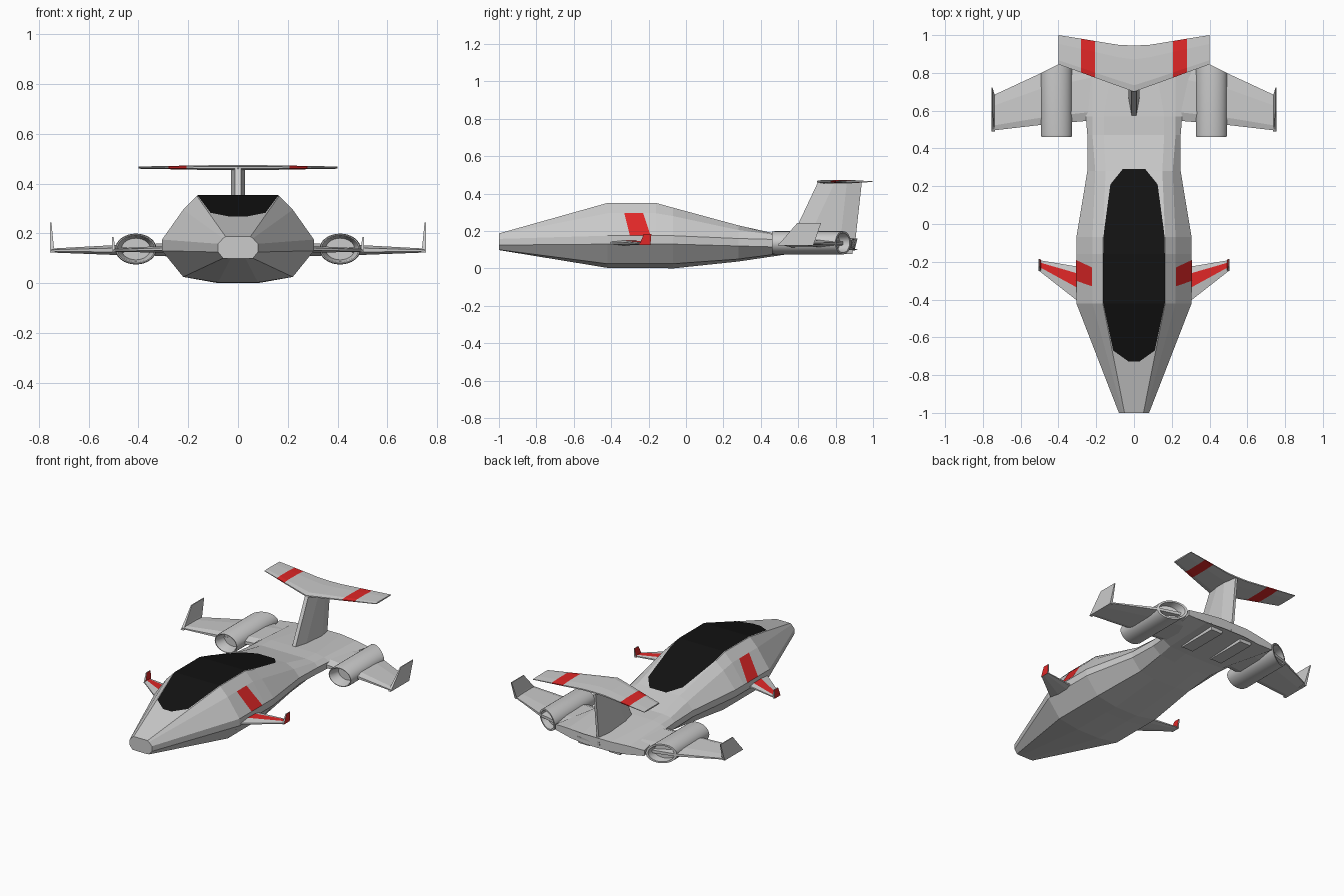
import bpy, bmesh, math

if "Cube" in bpy.data.objects:
    bpy.data.objects.remove(bpy.data.objects["Cube"])


def material(name, rgb):
    m = bpy.data.materials.new(name)
    m.diffuse_color = (*rgb, 1)
    m.use_nodes = True
    m.node_tree.nodes["Principled BSDF"].inputs["Base Color"].default_value = m.diffuse_color
    return m


RED = material("red_paint", (0.75, 0.02, 0.02))
BLACK = material("black_glass", (0.006, 0.006, 0.006))


def loft(name, rings, closed=True, caps=(True, True), mat=None, painted=None, mirror=True):
    """Skin a row of equal-length point rings; painted(i, j) picks coloured faces."""
    bm = bmesh.new()
    vs = [[bm.verts.new(p) for p in r] for r in rings]
    n = len(rings[0])
    for i in range(len(vs) - 1):
        for j in range(n if closed else n - 1):
            k = (j + 1) % n
            f = bm.faces.new((vs[i][j], vs[i][k], vs[i + 1][k], vs[i + 1][j]))
            if mat and painted and painted(i, j):
                f.material_index = 1
    if closed and caps[0]:
        bm.faces.new(vs[0])
    if closed and caps[1]:
        bm.faces.new(vs[-1])
    bmesh.ops.recalc_face_normals(bm, faces=bm.faces)
    me = bpy.data.meshes.new(name)
    bm.to_mesh(me)
    bm.free()
    if mat:
        if painted:
            me.materials.append(None)
        me.materials.append(mat)
    ob = bpy.data.objects.new(name, me)
    bpy.context.collection.objects.link(ob)
    if mirror:
        ob.modifiers.new("mirror", 'MIRROR')
    return ob


def foil(x, le, te, z, t, a=0.14, b=0.7):
    """Wing section: blunt front, flat top, thin rear edge."""
    c, e = te - le, t * 0.2
    return [(x, le, z - e), (x, le, z + e), (x, le + a * c, z + t / 2), (x, le + b * c, z + t / 2 * 0.9),
            (x, te, z + e), (x, te, z - e), (x, le + b * c, z - t / 2 * 0.9), (x, le + a * c, z - t / 2)]


def slab(z, x0, x1, y0, y1):
    return [(x0, y0, z), (x1, y0, z), (x1, y1, z), (x0, y1, z)]


# Hull: half sections (x, z) from roof edge round to the belly edge
roomy = [(.165, .35), (.22, .295), (.305, .175), (.305, .13), (.22, .025), (.08, .003)]
stations = [
    (-1.0, [(.05, .187), (.06, .18), (.08, .158), (.08, .125), (.06, .10), (.03, .098)]),
    (-.42, roomy),
    (-.16, roomy),
    (-.07, [(.165, .325), (.22, .28), (.305, .175), (.305, .13), (.22, .025), (.08, 0)]),
    (.28, [(.15, .23), (.205, .205), (.247, .16), (.247, .12), (.185, .05), (.08, .037)]),
    (.47, [(.16, .188), (.22, .18), (.247, .155), (.247, .115), (.19, .075), (.08, .065)]),
    (.57, [(.16, .185), (.22, .175), (.255, .155), (.255, .115), (.20, .085), (.08, .08)]),
    (.92, [(.10, .16), (.22, .157), (.32, .15), (.32, .115), (.20, .10), (.08, .098)]),
]
rings = []
for y, half in stations:
    bend = .15 if y > .9 else 0
    loop = half + [(-x, z) for x, z in reversed(half)]
    rings.append([(x, y - bend * max(0, abs(x) - .08), z) for x, z in loop])
loft("hull", rings, mirror=False)


# Canopy glass following the roof line
def roof(y):
    pts = [(-1, .187), (-.42, .35), (-.16, .35), (.28, .23), (.47, .188)]
    for (y0, z0), (y1, z1) in zip(pts, pts[1:]):
        if y <= y1:
            return z0 + (z1 - z0) * (y - y0) / (y1 - y0)


glass = [(-.727, .03), (-.67, .11), (-.42, .163), (-.16, .163), (-.05, .16), (.21, .125), (.29, .06)]
loft("canopy", [[(-w, y, roof(y) + .003), (w, y, roof(y) + .003)] for y, w in glass],
     closed=False, mat=BLACK, mirror=False)

# Painted side stripes on the hull
loft("hull_stripe", [[(.222, -.33, .297), (.222, -.23, .297)], [(.308, -.30, .177), (.308, -.19, .177)]],
     closed=False, mat=RED)

# Front canards with a red band on top, and their upturned tips
loft("canard", [foil(.27, -.43, -.23, .137, .028, .38, .8), foil(.50, -.25, -.192, .132, .014, .38, .8)],
     mat=RED, painted=lambda i, j: j == 2)
loft("canard_tip", [slab(.126, .492, .505, -.25, -.19), slab(.185, .499, .505, -.225, -.185)],
     mat=RED, painted=lambda i, j: j in (1, 3))

# Rear wings and winglets
loft("rear_wing", [foil(.20, .55, .88, .135, .055), foil(.49, .525, .80, .133, .04),
                   foil(.748, .495, .68, .131, .016)])
loft("winglet", [slab(.123, .735, .755, .49, .68), slab(.15, .74, .755, .515, .69),
                 slab(.243, .749, .755, .595, .722)])

# Engine nacelles: oval tubes, recessed both ends, rear cut angled outward
nacelle = []
for y, s, skew in [(.53, .70, 0), (.475, .82, 0), (.46, .9, 0), (.46, .96, 0), (.475, 1, 0),
                   (.84, 1, -.5), (.84, .84, -.5), (.79, .76, -.5)]:
    ring = []
    for k in range(32):
        a = math.tau * k / 32
        dx = .083 * s * math.cos(a)
        ring.append((.41 + dx, y + skew * dx, .137 + .062 * s * math.sin(a)))
    nacelle.append(ring)
engine = loft("engine_nacelle", nacelle)
bpy.context.view_layer.objects.active = engine
engine.select_set(True)
bpy.ops.object.shade_smooth_by_angle(angle=math.radians(35))

# Belly pads under the tail
loft("belly_pad", [slab(.077, .07, .15, .62, .89), slab(.12, .065, .155, .57, .895)])


# Upright fin
def fin_ring(z, le, te):
    half = [(.012, le), (.028, le + .09), (.028, te - .08), (.008, te)]
    return [(x, y, z) for x, y in half] + [(-x, y, z) for x, y in reversed(half)]


loft("tail_fin", [fin_ring(.10, .535, .90), fin_ring(.46, .705, .94)], mirror=False)

# High tailplane with wrapped red bands
plane = [(0, .70, .945, .02), (.08, .729, .948, .02), (.207, .775, .969, .016),
         (.28, .802, .981, .013), (.40, .845, 1.0, .009)]
loft("tailplane", [foil(x, le, te, .464, t) for x, le, te, t in plane],
     caps=(False, True), mat=RED, painted=lambda i, j: i == 2)
